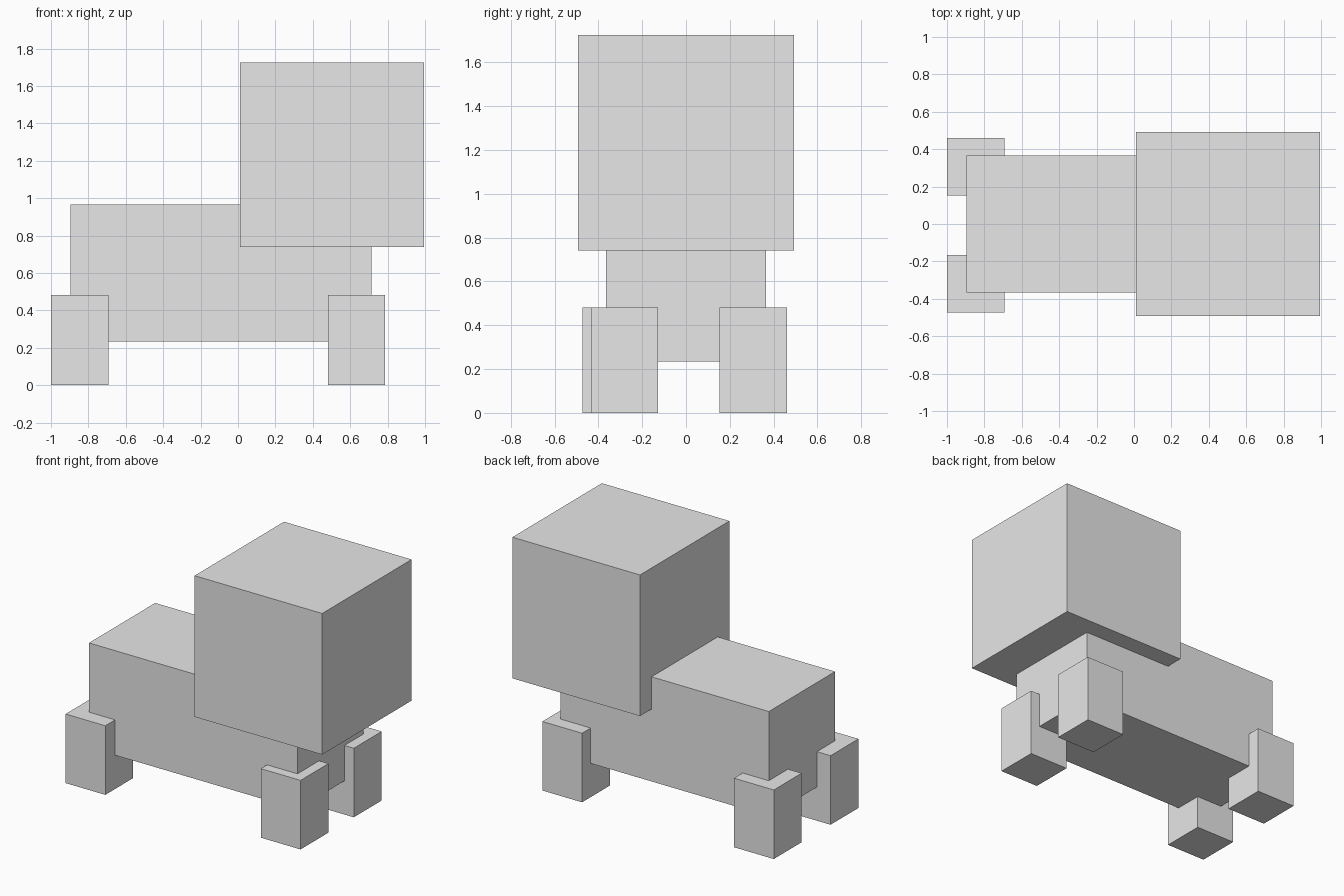
import bpy

# Remove the default cube
old = bpy.data.objects.get("Cube")
if old:
    bpy.data.objects.remove(old, do_unlink=True)

# Single plain grey
GREY = (0.8, 0.8, 0.8, 1.0)
grey = bpy.data.materials.new("light_grey")
grey.use_nodes = True
grey.diffuse_color = GREY
grey.node_tree.nodes["Principled BSDF"].inputs["Base Color"].default_value = GREY


def box(name, x, y, z):
    """Block spanning the given (low, high) range on each axis."""
    spans = (x, y, z)
    bpy.ops.mesh.primitive_cube_add(size=1, location=[(a + b) / 2 for a, b in spans])
    ob = bpy.context.object
    ob.name = name
    ob.scale = [b - a for a, b in spans]
    bpy.ops.object.transform_apply(location=False, rotation=False, scale=True)
    ob.data.materials.append(grey)
    return ob


# Body and head
box("body", (-0.895, 0.715), (-0.365, 0.365), (0.235, 0.965))
box("head", (0.01, 0.995), (-0.493, 0.493), (0.74, 1.725))

# Legs: low x and low y corner of each, same size
LEG, LEG_TOP = 0.307, 0.482
corners = {
    "rear_leg_right": (-1.0, -0.473),
    "rear_leg_left": (-1.0, 0.153),
    "fore_leg_right": (0.48, -0.434),
    "fore_leg_left": (0.48, 0.153),
}
for name, (x, y) in corners.items():
    box(name, (x, x + LEG), (y, y + LEG), (0, LEG_TOP))
